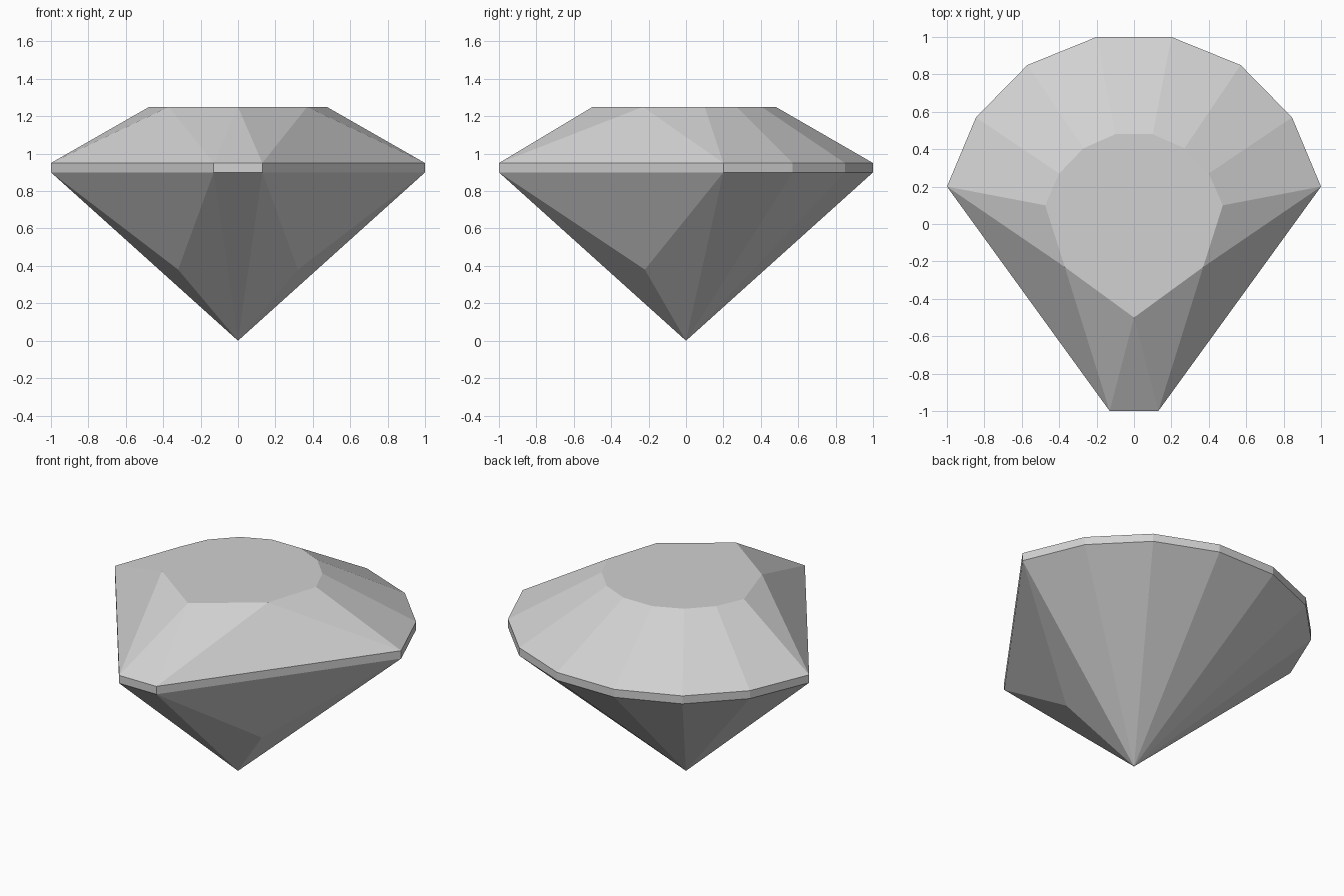
import bpy
import bmesh

# Remove the default cube only
cube = bpy.data.objects.get("Cube")
if cube:
    bpy.data.objects.remove(cube, do_unlink=True)

GIRDLE_LOW, GIRDLE_HIGH, TABLE_Z = 0.9, 0.95, 1.25

# Half outlines, running from the pointed front round to the back
girdle_half = [(0.13, -1), (1, 0.2), (0.845, 0.57), (0.57, 0.85), (0.2, 1)]
table_half = [(0.37, -0.23), (0.475, 0.1), (0.4, 0.27), (0.27, 0.405), (0.1, 0.48)]

bm = bmesh.new()


def ring(half, z):
    """Closed loop of vertices: left half, then its mirror image."""
    points = half + [(-x, y) for x, y in reversed(half)]
    return [bm.verts.new((x, y, z)) for x, y in points]


low = ring(girdle_half, GIRDLE_LOW)
high = ring(girdle_half, GIRDLE_HIGH)
table = ring(table_half, TABLE_Z)
table_tip = bm.verts.new((0, -0.5, TABLE_Z))
apex = bm.verts.new((0, 0, 0))
count = len(low)

# Flat table and the facet below its tip
bm.faces.new([table_tip] + table)
bm.faces.new((high[-1], high[0], table_tip))

# Girdle band
for i in range(count):
    j = (i + 1) % count
    bm.faces.new((low[i], low[j], high[j], high[i]))

# Rounded back: crown facets above, pavilion facets below
for i in range(1, count - 2):
    bm.faces.new((high[i], high[i + 1], table[i + 1], table[i]))
    bm.faces.new((low[i + 1], low[i], apex))

# Pointed front: split facets on both sides
bm.faces.new((low[0], low[-1], apex))
for side, front, shoulder in ((1, 0, 1), (-1, -1, -2)):
    bm.faces.new((high[front], table[front], table_tip))
    bm.faces.new((high[front], high[shoulder], table[front]))
    bm.faces.new((high[shoulder], table[shoulder], table[front]))
    knee = bm.verts.new((side * 0.32, -0.22, 0.38))
    bm.faces.new((low[front], low[shoulder], knee))
    bm.faces.new((low[shoulder], apex, knee))
    bm.faces.new((apex, low[front], knee))

bmesh.ops.recalc_face_normals(bm, faces=bm.faces[:])
mesh = bpy.data.meshes.new("pear_cut_gem")
bm.to_mesh(mesh)
bm.free()

# Single grey material
grey = bpy.data.materials.new("light_grey")
grey.use_nodes = True
colour = (0.64, 0.64, 0.64, 1)
grey.diffuse_color = colour
for node in grey.node_tree.nodes:
    if node.type == "BSDF_PRINCIPLED":
        node.inputs["Base Color"].default_value = colour
mesh.materials.append(grey)

gem = bpy.data.objects.new("pear_cut_gem", mesh)
bpy.context.collection.objects.link(gem)
